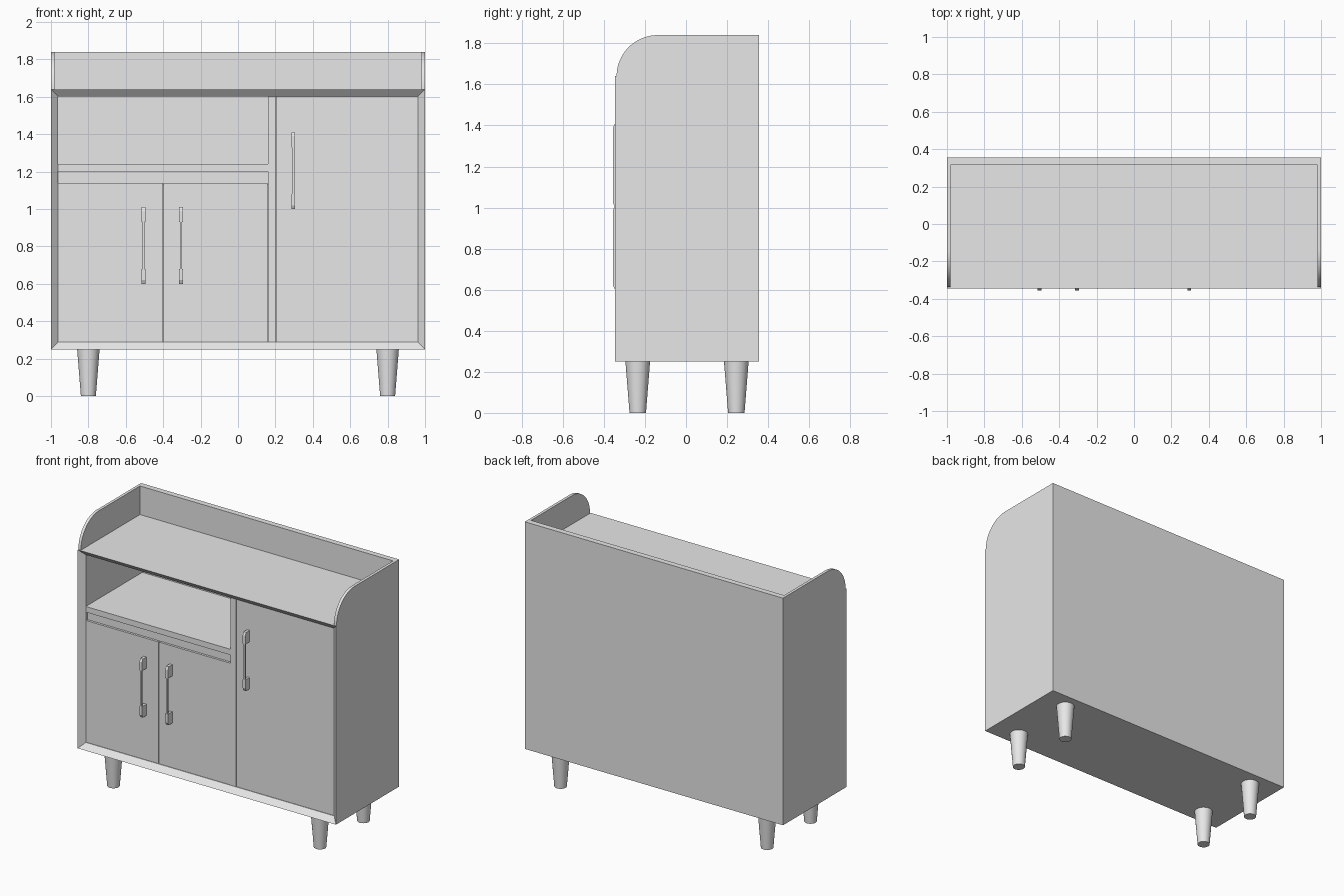
import bpy, bmesh, math
from mathutils import Matrix, Vector

if "Cube" in bpy.data.objects:
    bpy.data.objects.remove(bpy.data.objects["Cube"], do_unlink=True)

GREY = (0.8, 0.8, 0.8, 1)
mat = bpy.data.materials.new("light grey")
mat.use_nodes = True
mat.diffuse_color = GREY
mat.node_tree.nodes["Principled BSDF"].inputs["Base Color"].default_value = GREY

FRONT, BACK = -0.345, 0.355     # outer depth of the cabinet
FACE = -0.31                    # plane of the inner front
INNER_BACK = 0.315
BASE, DECK, TOP = 0.25, 1.64, 1.84
LIP = 0.038                     # wall thickness, mitred at the front


def finish(bm, name, smooth=False):
    bmesh.ops.recalc_face_normals(bm, faces=bm.faces)
    mesh = bpy.data.meshes.new(name)
    bm.to_mesh(mesh)
    bm.free()
    mesh.materials.append(mat)
    ob = bpy.data.objects.new(name, mesh)
    bpy.context.collection.objects.link(ob)
    if smooth:
        bpy.ops.object.select_all(action="DESELECT")
        ob.select_set(True)
        bpy.context.view_layer.objects.active = ob
        bpy.ops.object.shade_smooth_by_angle(angle=math.radians(35))


def box(name, x0, x1, y0, y1, z0, z1):
    bm = bmesh.new()
    size = Vector((x1 - x0, y1 - y0, z1 - z0))
    mid = Vector((x0 + x1, y0 + y1, z0 + z1)) / 2
    bmesh.ops.create_cube(bm, size=1, matrix=Matrix.Translation(mid) @ Matrix.Diagonal(size).to_4x4())
    finish(bm, name)


def side_profile(name, points, x0, x1, smooth=False):
    """Extrude a (y, z) outline from x0 to x1."""
    bm = bmesh.new()
    face = bm.faces.new([bm.verts.new((x0, y, z)) for y, z in points])
    new = bmesh.ops.extrude_face_region(bm, geom=[face], use_keep_orig=True)["geom"]
    bmesh.ops.translate(bm, vec=(x1 - x0, 0, 0), verts=[v for v in new if isinstance(v, bmesh.types.BMVert)])
    finish(bm, name, smooth)


# Carcass: an open box with a mitred, sloping front lip
bm = bmesh.new()
rings = []
for inset, y in ((0, BACK), (0, FRONT), (LIP, FACE), (LIP, INNER_BACK)):
    x, z0, z1 = 1 - inset, BASE + inset, DECK - inset
    rings.append([bm.verts.new((px, y, pz)) for px, pz in ((-x, z0), (x, z0), (x, z1), (-x, z1))])
for a, b in zip(rings, rings[1:]):
    for i in range(4):
        j = (i + 1) % 4
        bm.faces.new((a[i], a[j], b[j], b[i]))
bm.faces.new(rings[0])
bm.faces.new(rings[-1])
finish(bm, "carcass")

# Raised rim: two rounded cheeks and a back board
RADIUS, rim_front = 0.2, -0.338
cheek = [(BACK, DECK), (BACK, TOP)]
for i in range(17):
    a = math.pi / 2 * (1 + i / 16)
    cheek.append((rim_front + RADIUS + RADIUS * math.cos(a), DECK + RADIUS * math.sin(a)))
for side, name in ((1, "left_cheek"), (-1, "right_cheek")):
    side_profile(name, cheek, side * 0.98, side, smooth=True)
box("rim_back_board", -0.98, 0.98, INNER_BACK, BACK, DECK, TOP)

# Inner boards
LEFT_IN, RIGHT_IN, FLOOR, CEIL = LIP - 1, 1 - LIP, BASE + LIP, DECK - LIP
box("divider", 0.16, 0.2, FACE, INNER_BACK, FLOOR, CEIL)
box("shelf", LEFT_IN, 0.16, FACE, INNER_BACK, 1.2, 1.24)
box("recessed_rail", LEFT_IN, 0.16, FACE + 0.02, FACE + 0.05, 1.13, 1.2)

# Doors
door_y = FACE + 0.004
for name, x0, x1, top in (("right_small_door", LEFT_IN, -0.402, 1.14),
                          ("middle_small_door", -0.398, 0.158, 1.14),
                          ("tall_door", 0.202, RIGHT_IN, CEIL)):
    box(name, x0, x1, door_y, door_y + 0.025, FLOOR, top)

# Handles: slim bar carried by two bracket ends
tip = -0.355
for n, (x, z) in enumerate(((-0.505, 0.6), (-0.305, 0.6), (0.295, 1.0))):
    mid = z + 0.205
    box(f"handle_bar_{n}", x - 0.006, x + 0.006, tip, tip + 0.012, z + 0.06, z + 0.35)
    for s, end in ((-1, "lower"), (1, "upper")):
        outline = [(door_y, mid + s * 0.205), (tip + 0.01, mid + s * 0.205), (tip, mid + s * 0.185),
                   (tip, mid + s * 0.125), (door_y, mid + s * 0.125)]
        side_profile(f"handle_{end}_end_{n}", outline, x - 0.01, x + 0.01)

# Tapered legs
for x, side in ((0.8, "left"), (-0.8, "right")):
    for y, end in ((-0.235, "front"), (0.245, "back")):
        bm = bmesh.new()
        bmesh.ops.create_cone(bm, cap_ends=True, segments=32, radius1=0.04, radius2=0.06, depth=BASE,
                              matrix=Matrix.Translation((x, y, BASE / 2)))
        finish(bm, f"{end}_{side}_leg", smooth=True)
